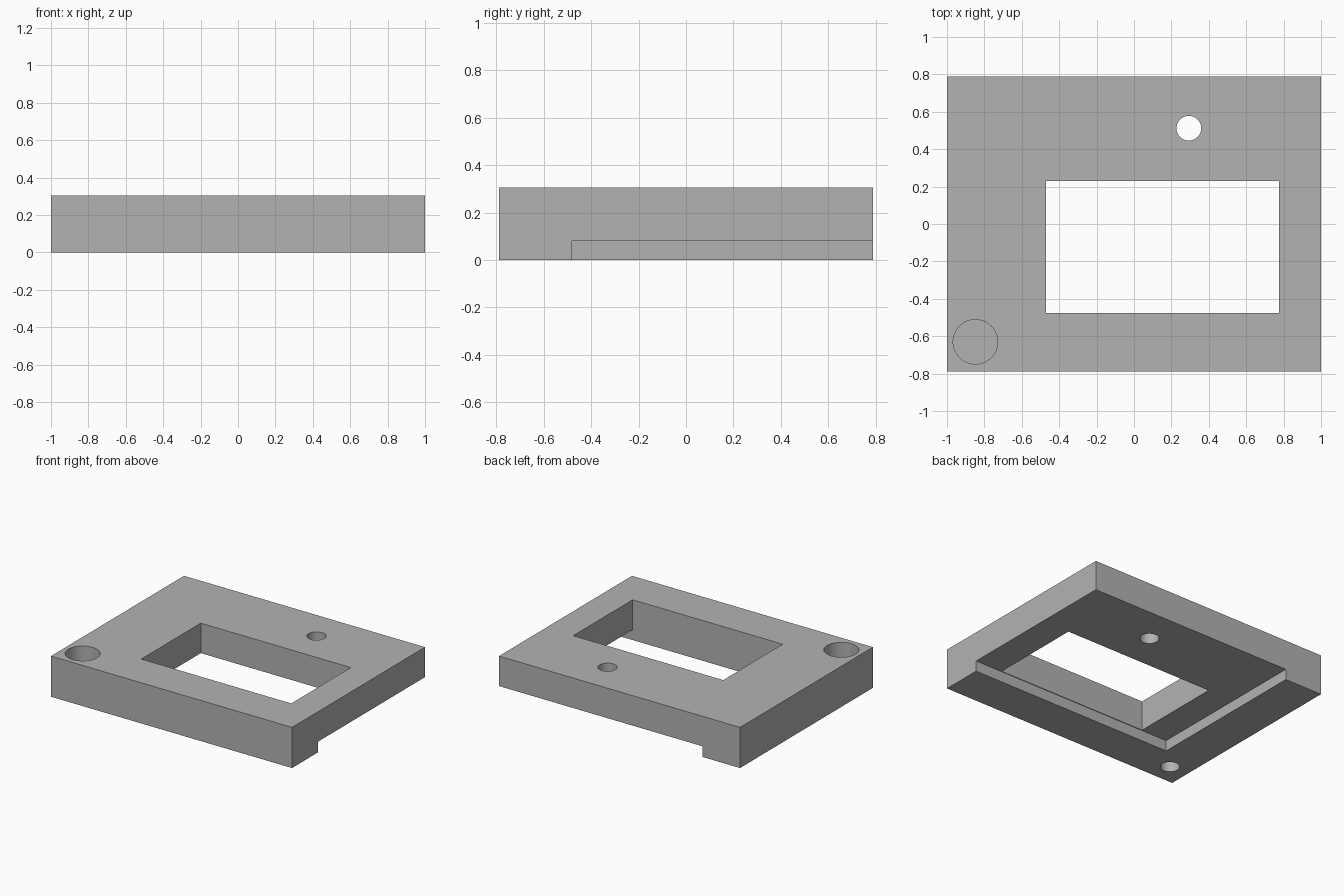
import bpy
import math

default = bpy.data.objects.get("Cube")
if default:
    bpy.data.objects.remove(default, do_unlink=True)

W, D, H = 1.0, 0.788, 0.305      # half width, half depth, height
RECESS = 0.08                    # height of the underside recess

grey = bpy.data.materials.new("plain_grey")
grey.use_nodes = True
grey.diffuse_color = (0.45, 0.45, 0.45, 1)
grey.node_tree.nodes["Principled BSDF"].inputs["Base Color"].default_value = grey.diffuse_color


def box(name, low, high):
    center = [(a + b) / 2 for a, b in zip(low, high)]
    bpy.ops.mesh.primitive_cube_add(size=1, location=center)
    ob = bpy.context.object
    ob.name = name
    ob.scale = [b - a for a, b in zip(low, high)]
    bpy.ops.object.transform_apply(location=True, rotation=False, scale=True)
    ob.data.materials.append(grey)
    return ob


def cylinder(name, x, y, radius, bottom, top):
    bpy.ops.mesh.primitive_cylinder_add(vertices=64, radius=radius, depth=top - bottom,
                                        location=(x, y, (bottom + top) / 2))
    ob = bpy.context.object
    ob.name = name
    ob.data.materials.append(grey)
    return ob


# Main slab
body = box("frame_body", (-W, -D, 0), (W, D, H))

# Cutters: corner recess below, window, through hole, two blind holes in the front corner
cutters = [
    box("recess_cutter", (-0.688, -0.48, -0.1), (W + 0.1, D + 0.1, RECESS)),
    box("window_cutter", (-0.47, -0.475, -0.1), (0.775, 0.23, H + 0.1)),
    cylinder("through_hole_cutter", 0.293, 0.512, 0.066, -0.1, H + 0.1),
    cylinder("corner_socket_cutter", -0.848, -0.63, 0.119, 0.13, H + 0.1),
    cylinder("corner_pilot_cutter", -0.848, -0.63, 0.066, -0.1, 0.09),
]

bpy.ops.object.select_all(action="DESELECT")
body.select_set(True)
bpy.context.view_layer.objects.active = body
for cutter in cutters:
    mod = body.modifiers.new(cutter.name, "BOOLEAN")
    mod.operation = "DIFFERENCE"
    mod.solver = "EXACT"
    mod.object = cutter
    bpy.ops.object.modifier_apply(modifier=mod.name)
for cutter in cutters:
    bpy.data.objects.remove(cutter, do_unlink=True)

# Smooth hole walls, sharp edges elsewhere
bpy.ops.object.shade_smooth_by_angle(angle=math.radians(30))
